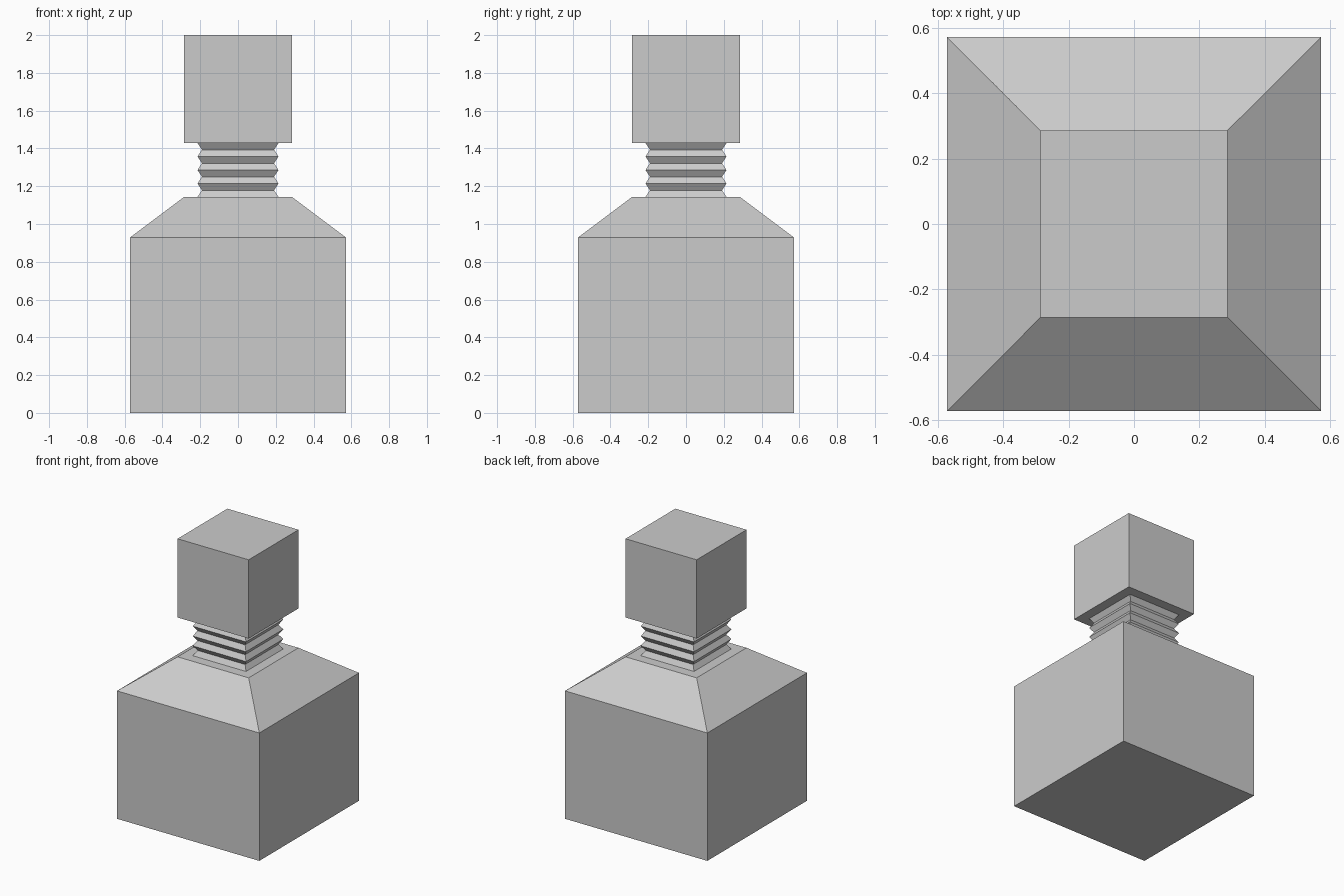
import bpy
import bmesh

if "Cube" in bpy.data.objects:
    bpy.data.objects.remove(bpy.data.objects["Cube"])


def square_loft(name, profile, cap_ends=True):
    """Stack square rings given as (half width, height) and skin them."""
    bm = bmesh.new()
    rings = [[bm.verts.new((sx * h, sy * h, z))
              for sx, sy in ((-1, -1), (1, -1), (1, 1), (-1, 1))]
             for h, z in profile]
    for low, high in zip(rings, rings[1:]):
        for i in range(4):
            j = (i + 1) % 4
            bm.faces.new((low[i], low[j], high[j], high[i]))
    if cap_ends:
        bm.faces.new(rings[0][::-1])
        bm.faces.new(rings[-1])
    mesh = bpy.data.meshes.new(name)
    bm.to_mesh(mesh)
    bm.free()
    obj = bpy.data.objects.new(name, mesh)
    bpy.context.collection.objects.link(obj)
    return obj


U = 2 / 7  # the cap's half width; the model is seven of these tall

# Bottle body with sloping shoulders
square_loft("bottle_body", [(2 * U, 0), (2 * U, 3.25 * U), (U, 4 * U)])

# Neck with four zigzag thread ridges, open where it meets body and cap
neck = [(0.214 if i % 2 == 0 else 0.191, 4 * U + i * U / 8) for i in range(9)]
square_loft("threaded_neck", neck, cap_ends=False)

# Cube stopper
square_loft("cap", [(U, 5 * U), (U, 7 * U)])
